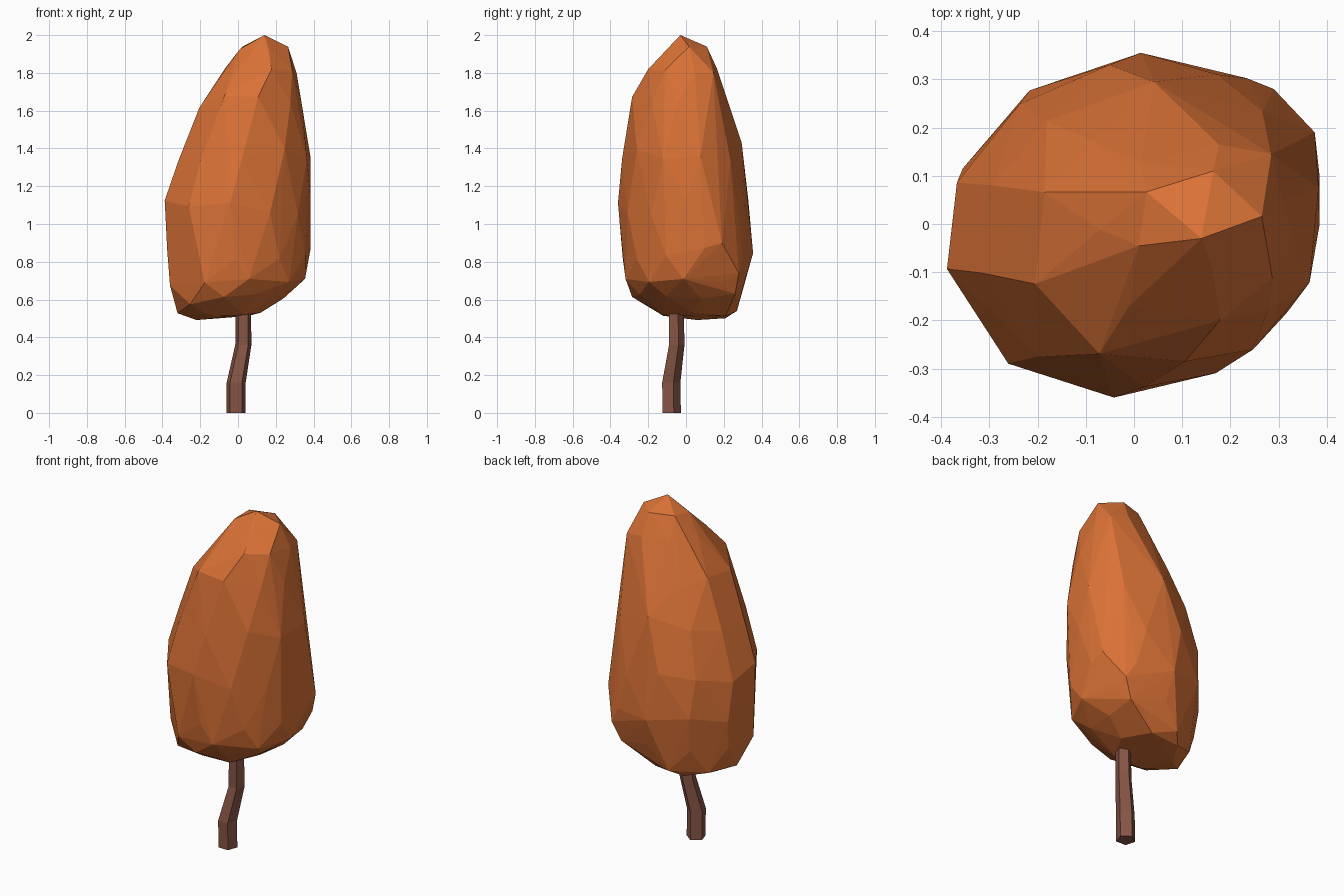
import bpy, bmesh, random
from math import sin, cos, pi

if "Cube" in bpy.data.objects:
    bpy.data.objects.remove(bpy.data.objects["Cube"])

random.seed(4)


def material(name, color):
    m = bpy.data.materials.new(name)
    m.diffuse_color = (*color, 1)
    m.use_nodes = True
    m.node_tree.nodes["Principled BSDF"].inputs["Base Color"].default_value = m.diffuse_color
    return m


def add_object(name, bm, mat):
    bmesh.ops.recalc_face_normals(bm, faces=bm.faces)
    mesh = bpy.data.meshes.new(name)
    bm.to_mesh(mesh)
    bm.free()
    mesh.materials.append(mat)
    ob = bpy.data.objects.new(name, mesh)
    bpy.context.collection.objects.link(ob)
    return ob


def fit(values, lo, hi):
    a, b = min(values), max(values)
    return [lo + (v - a) / (b - a) * (hi - lo) for v in values]


# Crown: faceted hull around horizontal slices
# (sides, z, x min, x max, y min, y max, tilt)
slices = [
    (6, 0.515, -0.22, 0.12, -0.12, 0.21, 0.06),
    (9, 0.58, -0.32, 0.24, -0.285, 0.27, 0.14),
    (9, 0.69, -0.36, 0.355, -0.32, 0.305, 0.03),
    (10, 0.86, -0.375, 0.385, -0.335, 0.355, 0.0),
    (11, 1.08, -0.388, 0.385, -0.36, 0.33, 0.0),
    (10, 1.38, -0.315, 0.383, -0.338, 0.295, 0.0),
    (9, 1.64, -0.205, 0.337, -0.285, 0.225, 0.0),
    (7, 1.81, -0.07, 0.31, -0.20, 0.165, 0.0),
    (5, 1.93, 0.01, 0.265, -0.09, 0.11, 0.0),
]
bm = bmesh.new()
for i, (n, z, x0, x1, y0, y1, tilt) in enumerate(slices):
    angles = [2 * pi * (k + 0.5 * (i % 2) + random.uniform(-0.1, 0.1)) / n for k in range(n)]
    radii = [1 + 0.04 * cos(2 * (a - pi / 4)) for a in angles]
    xs = fit([r * cos(a) for r, a in zip(radii, angles)], x0, x1)
    ys = fit([r * sin(a) for r, a in zip(radii, angles)], y0, y1)
    wobble = 0.05 if 0.8 < z < 1.7 else 0.012
    for x, y in zip(xs, ys):
        bm.verts.new((x, y, z + tilt * (x - y) + random.uniform(-wobble, wobble)))
# Tip and the ridge down the back right corner
for co in [(0.14, -0.03, 2.0), (0.285, 0.145, 1.80), (0.29, 0.28, 0.74),
           (0.375, 0.19, 0.9), (0.24, 0.26, 0.63)]:
    bm.verts.new(co)
bmesh.ops.convex_hull(bm, input=bm.verts[:])
bmesh.ops.delete(bm, geom=[v for v in bm.verts if not v.link_faces], context='VERTS')
add_object("crown", bm, material("autumn_leaves", (0.70, 0.168, 0.037)))

# Trunk: kinked five-sided stem
path = [(-0.01, -0.08, 0.0, 0.053), (-0.01, -0.083, 0.16, 0.053),
        (0.028, -0.053, 0.36, 0.045), (0.028, -0.055, 0.60, 0.042)]
bm = bmesh.new()
sides = 5
rings = [[bm.verts.new((x + r * cos(2 * pi * k / sides + 0.3),
                        y + r * sin(2 * pi * k / sides + 0.3), z))
          for k in range(sides)] for x, y, z, r in path]
for low, high in zip(rings, rings[1:]):
    for k in range(sides):
        j = (k + 1) % sides
        bm.faces.new((low[k], low[j], high[j], high[k]))
bm.faces.new(rings[0])
bm.faces.new(rings[-1])
add_object("trunk", bm, material("bark", (0.24, 0.09, 0.06)))
